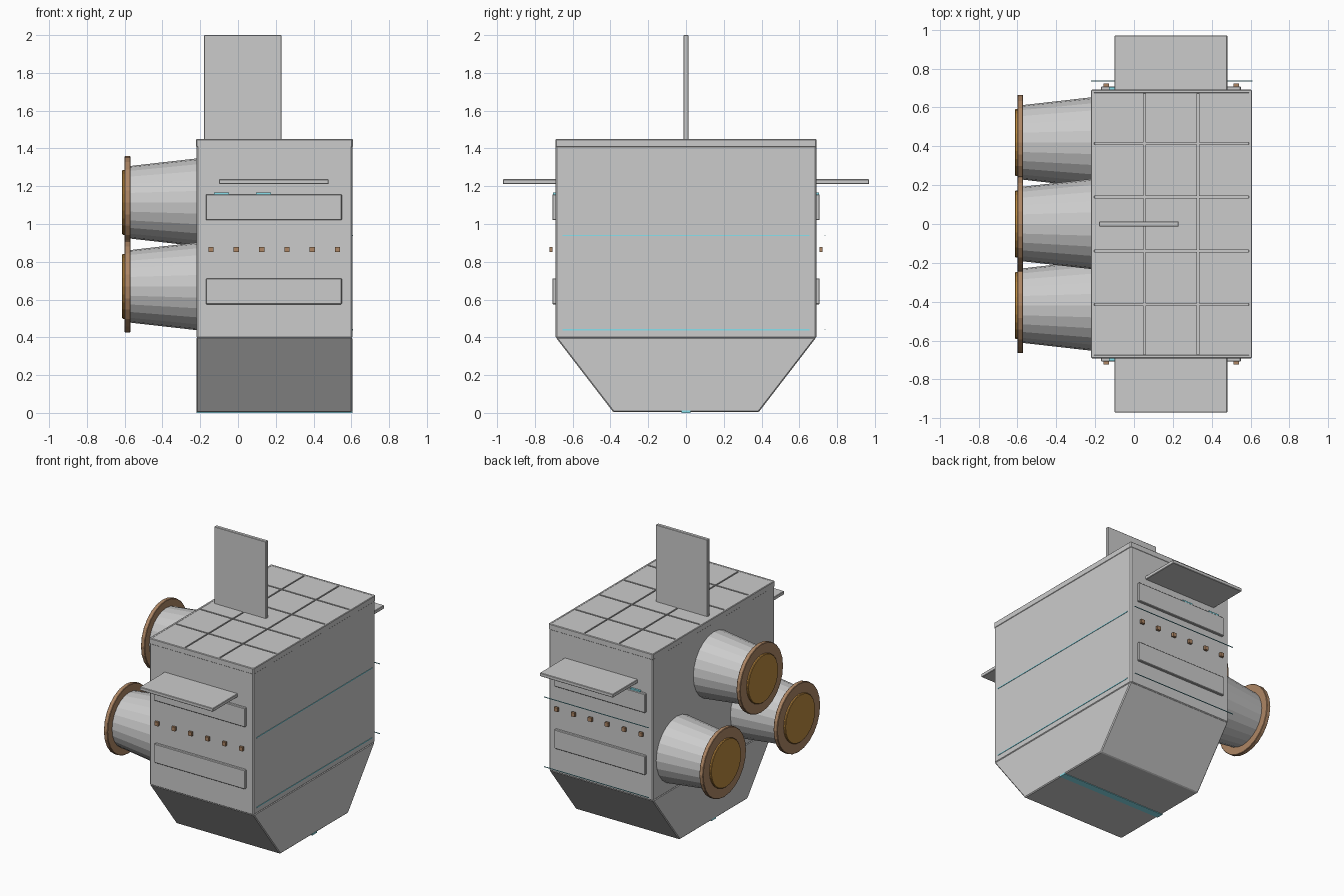
import bpy, bmesh, math
from mathutils import Matrix, Vector

if "Cube" in bpy.data.objects:
    bpy.data.objects.remove(bpy.data.objects["Cube"])


def material(name, col):
    m = bpy.data.materials.new(name)
    m.diffuse_color = (*col, 1)
    m.use_nodes = True
    m.node_tree.nodes["Principled BSDF"].inputs["Base Color"].default_value = m.diffuse_color
    return m


BRONZE = material("bronze", (0.42, 0.24, 0.13))
AMBER = material("amber", (0.5, 0.25, 0.05))
CYAN = material("cyan", (0.25, 0.75, 0.85))


def finish(name, bm, mat=None, bevel=0, smooth=False):
    bmesh.ops.recalc_face_normals(bm, faces=bm.faces)
    me = bpy.data.meshes.new(name)
    bm.to_mesh(me)
    bm.free()
    ob = bpy.data.objects.new(name, me)
    bpy.context.collection.objects.link(ob)
    if mat:
        me.materials.append(mat)
    if bevel:
        b = ob.modifiers.new("bevel", "BEVEL")
        b.width, b.segments = bevel, 1
    if smooth:
        bpy.ops.object.select_all(action="DESELECT")
        ob.select_set(True)
        bpy.context.view_layer.objects.active = ob
        bpy.ops.object.shade_smooth_by_angle(angle=math.radians(10))
    return ob


def box(name, x, y, z, mat=None, bevel=0):
    """Box from (min, max) pairs on each axis."""
    lo, hi = zip(x, y, z)
    size = Vector(hi) - Vector(lo)
    mid = (Vector(hi) + Vector(lo)) / 2
    bm = bmesh.new()
    bmesh.ops.create_cube(bm, size=1, matrix=Matrix.Translation(mid) @ Matrix.Diagonal((*size, 1)))
    return finish(name, bm, mat, bevel)


def drum(name, x0, x1, r0, r1, y, z, mat=None, bevel=0):
    """Cylinder or cone along x, from x0 (radius r0) to x1 (radius r1)."""
    m = Matrix.Translation(((x0 + x1) / 2, y, z)) @ Matrix.Rotation(-math.pi / 2, 4, "Y")
    bm = bmesh.new()
    bmesh.ops.create_cone(bm, cap_ends=True, segments=24, radius1=r0, radius2=r1,
                          depth=x0 - x1, matrix=m)
    return finish(name, bm, mat, bevel)


X0, X1, W = -0.22, 0.605, 0.69

# Main body and the rim round its roof
box("body", (X0, X1), (-W, W), (0.395, 1.441), bevel=0.008)
for s in (-1, 1):
    box("roof_rim_side", (X0, X1), sorted((s * (W - 0.018), s * (W + 0.002))), (1.407, 1.45), bevel=0.004)
box("roof_rim_front", (X1 - 0.016, X1 + 0.003), (-W, W), (1.407, 1.45), bevel=0.004)
box("roof_rim_back", (X0 - 0.002, X0 + 0.018), (-W, W), (1.407, 1.45), bevel=0.004)

# Roof tiles separated by narrow grooves
nx, ny, gap = 3, 5, 0.005
dx, dy = (X1 - X0) / nx, 2 * W / ny
for i in range(nx):
    for j in range(ny):
        x, y = X0 + i * dx, -W + j * dy
        box("roof_tile", (x + gap, x + dx - gap), (y + gap, y + dy - gap), (1.436, 1.449))

# Tapered lower hull
bm = bmesh.new()
profile = [(-W, 0.4), (-0.385, 0.004), (0.385, 0.004), (W, 0.4)]
face = bm.faces.new([bm.verts.new((X0, y, z)) for y, z in profile])
ext = bmesh.ops.extrude_face_region(bm, geom=[face])
bmesh.ops.translate(bm, vec=(X1 - X0, 0, 0),
                    verts=[v for v in ext["geom"] if isinstance(v, bmesh.types.BMVert)])
finish("lower_hull", bm, bevel=0.006)
box("keel_strip", (X0, X1 + 0.002), (-0.025, 0.025), (0, 0.012), CYAN)

# Top fin
box("top_fin", (-0.18, 0.23), (-0.013, 0.013), (1.43, 2.0), bevel=0.003)

# Both flanks: fin, panels, lights and studs
for s in (-1, 1):
    def span(a, b):
        return sorted((s * a, s * b))
    box("side_fin", (-0.10, 0.48), span(0.68, 0.97), (1.212, 1.237), bevel=0.003)
    for z in (1.02, 0.575):
        box("side_panel", (-0.17, 0.55), span(0.68, 0.708), (z, z + 0.137), bevel=0.004)
    for x in (-0.128, 0.094):
        box("panel_light", (x, x + 0.08), span(0.69, 0.704), (1.15, 1.167), CYAN)
    for i in range(6):
        x = -0.143 + i * 0.134
        box("stud", (x - 0.014, x + 0.014), span(0.706, 0.723), (0.851, 0.879), BRONZE)

# Thin light lines
for z in (0.44, 0.94):
    box("front_light_line", (X1 - 0.004, X1 + 0.003), (-0.655, 0.655), (z - 0.003, z + 0.003), CYAN)
    box("side_light_line", (X0, 0.61), (0.734, 0.739), (z - 0.002, z + 0.002), CYAN)

# Three engines: one above, two below
for y, z in ((0, 1.115), (-0.42, 0.67), (0.42, 0.67)):
    drum("engine_bell", X0 + 0.01, -0.572, 0.233, 0.192, y, z)
    drum("engine_flange", -0.57, -0.6, 0.245, 0.245, y, z, BRONZE, 0.003)
    drum("engine_glow", -0.59, -0.613, 0.172, 0.172, y, z, AMBER, 0.004)
